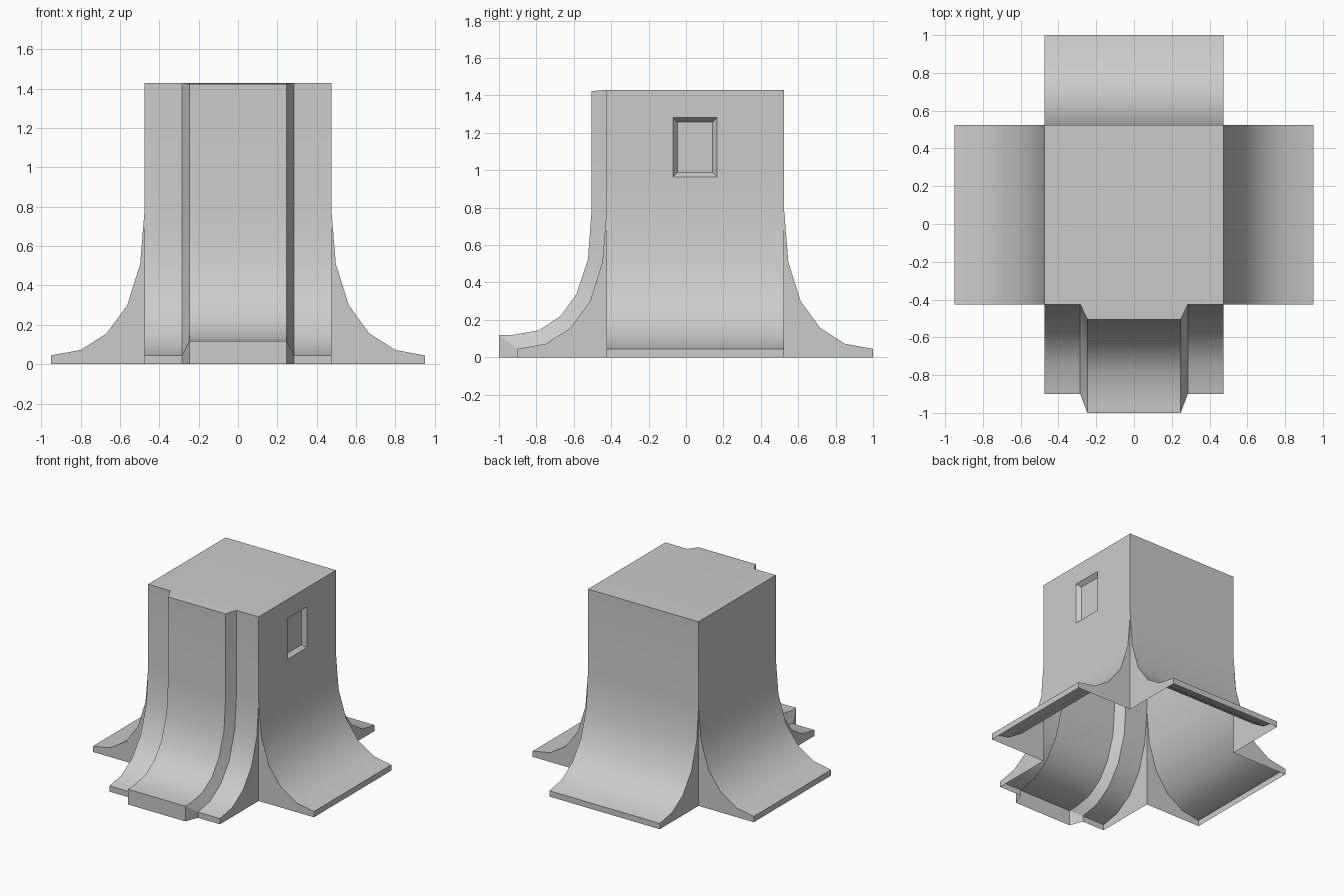
import bpy, bmesh, math
from mathutils import Matrix, Vector

if "Cube" in bpy.data.objects:
    bpy.data.objects.remove(bpy.data.objects["Cube"])

HALF, TOP, MID_Y = 0.475, 1.43, 0.05

# flared wall profile: (distance out from wall plane, z), top to bottom
FLARE = [(0, TOP), (0, 0.78), (0.022, 0.51), (0.088, 0.30), (0.193, 0.156),
         (0.325, 0.072), (0.475, 0.045), (0.475, 0.0)]
# front wall repeats the lip point so it matches the rib profile
FRONT = FLARE[:7] + FLARE[6:]
RIB = [(0.08, 1.423), (0.08, 0.785), (0.099, 0.525), (0.162, 0.336), (0.247, 0.219),
       (0.362, 0.144), (0.50, 0.12), (0.575, 0.118), (0.575, 0.0)]


def finish(name, bm, angle=0.0):
    bmesh.ops.transform(bm, verts=bm.verts,
                        matrix=Matrix.Translation((0, MID_Y, 0)) @ Matrix.Rotation(math.radians(angle), 4, 'Z'))
    me = bpy.data.meshes.new(name)
    bm.to_mesh(me)
    bm.free()
    ob = bpy.data.objects.new(name, me)
    bpy.context.collection.objects.link(ob)
    bpy.ops.object.select_all(action='DESELECT')
    ob.select_set(True)
    bpy.context.view_layer.objects.active = ob
    bpy.ops.object.shade_smooth_by_angle(angle=math.radians(30))
    return ob


def flared_wall(name, angle, columns, window=None):
    """columns: list of (x, profile); wall is modelled facing -y, then turned."""
    bm = bmesh.new()
    rows = [[bm.verts.new((x, -HALF - d, z)) for d, z in prof] for x, prof in columns]
    for a, b in zip(rows, rows[1:]):
        for i in range(len(a) - 1):
            bm.faces.new((a[i], a[i + 1], b[i + 1], b[i]))
    # side caps under the flare
    for row, x in ((rows[0], -HALF), (rows[-1], HALF)):
        start = max(i for i, v in enumerate(row) if abs(v.co.y + HALF) < 1e-5)
        loop = [row[start], bm.verts.new((x, -HALF, 0))] + row[:start:-1]
        bm.faces.new(loop if x < 0 else loop[::-1])
    bmesh.ops.remove_doubles(bm, verts=bm.verts, dist=1e-4)
    bmesh.ops.dissolve_degenerate(bm, edges=bm.edges, dist=1e-5)
    # recessed window with bevelled sides
    if window:
        target = Vector((window[0], -HALF, window[1]))
        face = min(bm.faces, key=lambda f: (f.calc_center_median() - target).length)
        bm.normal_update()
        bmesh.ops.inset_individual(bm, faces=[face], thickness=0.034, depth=-0.03)
    return finish(name, bm, angle)


# plain walls
plain = [(-HALF, FLARE), (HALF, FLARE)]
flared_wall("back_wall", 180, plain)
flared_wall("left_wall", -90, plain)

# right wall with small window recess
split = [FLARE[0], (0, 1.281), (0, 0.965)] + FLARE[1:]
flared_wall("right_wall", 90, [(x, split) for x in (-HALF, -0.119, 0.116, HALF)],
            window=(0, 1.123))

# front wall with raised central rib
half_cols = [(HALF, FRONT), (0.285, FRONT), (0.247, RIB)]
flared_wall("front_wall", 0, [(-x, p) for x, p in half_cols] + half_cols[::-1])

# flat top with the rib end
bm = bmesh.new()
sq = [bm.verts.new((x, y, TOP)) for x, y in
      ((-HALF, -HALF), (-0.285, -HALF), (0.285, -HALF), (HALF, -HALF), (HALF, HALF), (-HALF, HALF))]
tip = [bm.verts.new((x, -HALF - 0.08, 1.423)) for x in (-0.247, 0.247)]
bm.faces.new(sq)
bm.faces.new((sq[1], tip[0], tip[1], sq[2]))
finish("top", bm)
